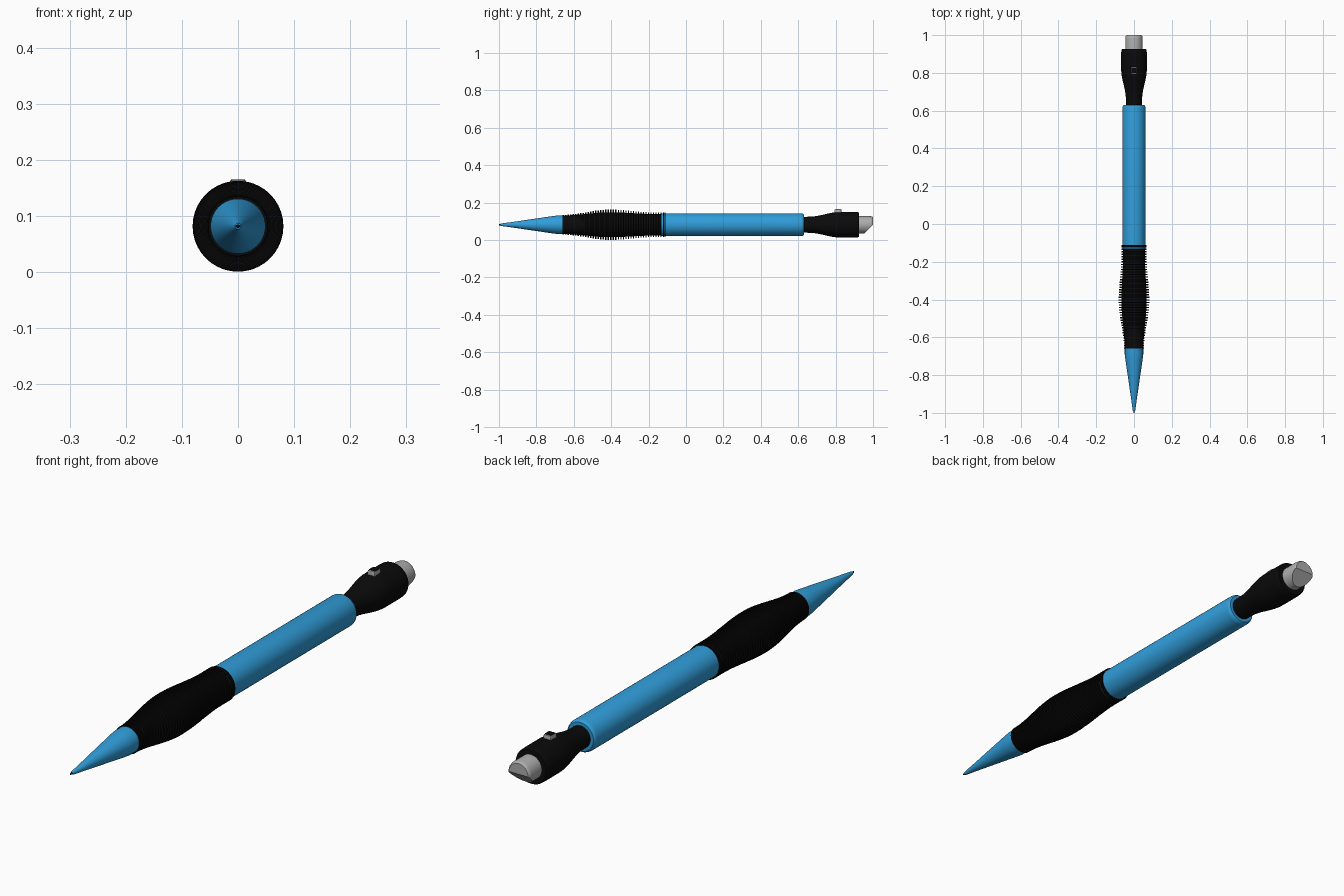
import bpy, bmesh, math
from mathutils import Vector

if "Cube" in bpy.data.objects:
    bpy.data.objects.remove(bpy.data.objects["Cube"])

AXIS_Z = 0.082
SIDES = 40


def material(name, rgb):
    m = bpy.data.materials.new(name)
    m.use_nodes = True
    m.diffuse_color = (*rgb, 1)
    m.node_tree.nodes["Principled BSDF"].inputs["Base Color"].default_value = (*rgb, 1)
    return m


BLUE = material("blue plastic", (0.03, 0.34, 0.70))
BLACK = material("black rubber", (0.003, 0.003, 0.003))
GREY = material("grey eraser", (0.42, 0.42, 0.42))


def finish(bm, name, mat, angle=35):
    bmesh.ops.recalc_face_normals(bm, faces=bm.faces)
    mesh = bpy.data.meshes.new(name)
    bm.to_mesh(mesh)
    bm.free()
    ob = bpy.data.objects.new(name, mesh)
    bpy.context.collection.objects.link(ob)
    mesh.materials.append(mat)
    bpy.ops.object.select_all(action='DESELECT')
    ob.select_set(True)
    bpy.context.view_layer.objects.active = ob
    bpy.ops.object.shade_smooth_by_angle(angle=math.radians(angle))
    return ob


def lathe(profile):
    """Closed solid of revolution around the long axis, from (y, radius) pairs."""
    bm = bmesh.new()
    rings = []
    for y, r in profile:
        turns = [2 * math.pi * i / SIDES for i in range(SIDES)]
        rings.append([bm.verts.new((r * math.sin(a), y, AXIS_Z + r * math.cos(a))) for a in turns])
    for a, b in zip(rings, rings[1:]):
        for i in range(SIDES):
            j = (i + 1) % SIDES
            bm.faces.new((a[i], a[j], b[j], b[i]))
    bm.faces.new(rings[0])
    bm.faces.new(rings[-1])
    return bm


def smooth_radius(keys, y):
    """Eased interpolation between (y, radius) keys."""
    for (y0, r0), (y1, r1) in zip(keys, keys[1:]):
        if y <= y1:
            t = max(0, (y - y0) / (y1 - y0))
            return r0 + (r1 - r0) * t * t * (3 - 2 * t)
    return keys[-1][1]


# Lead and tapered tip
finish(lathe([(-1.0, 0.003), (-0.97, 0.004)]), "lead", BLACK)
finish(lathe([(-0.992, 0.005), (-0.985, 0.007), (-0.92, 0.016), (-0.715, 0.046),
              (-0.69, 0.049), (-0.64, 0.049)]), "tip_cone", BLUE)

# Ribbed grip: thin fins on a swelling core
grip_keys = [(-0.66, 0.053), (-0.41, 0.081), (-0.17, 0.066), (-0.11, 0.066)]
start, end, fins = -0.66, -0.11, 41
pitch = (end - start) / fins
grip = []
for k in range(fins):
    y = start + k * pitch
    r = smooth_radius(grip_keys, y)
    core = r - 0.004 - 0.4 * max(0, r - 0.055)
    grip += [(y, core), (y, r), (y + pitch * 0.5, r), (y + pitch * 0.5, core)]
grip += [(end - 0.005, 0.066), (end, 0.066)]
finish(lathe(grip), "grip", BLACK)

# Barrel with rounded back rim
finish(lathe([(-0.13, 0.061), (0.615, 0.061), (0.624, 0.059), (0.63, 0.054),
              (0.63, 0.04)]), "barrel", BLUE, 50)

# Flared eraser holder
holder_keys = [(0.61, 0.041), (0.66, 0.043), (0.82, 0.068), (0.9, 0.068)]
holder = [(0.61 + 0.0145 * k, smooth_radius(holder_keys, 0.61 + 0.0145 * k)) for k in range(21)]
holder += [(0.92, 0.067), (0.926, 0.064), (0.926, 0.046)]
finish(lathe(holder), "eraser_holder", BLACK, 50)

# Eraser with a slanted underside
bm = lathe([(0.9, 0.046), (0.985, 0.046), (0.996, 0.044), (1.0, 0.040)])
cut = bmesh.ops.bisect_plane(bm, geom=bm.verts[:] + bm.edges[:] + bm.faces[:],
                             plane_co=Vector((0, 1.0, 0.082)),
                             plane_no=Vector((0, 1, -1)).normalized(), clear_outer=True)
rim = [e for e in cut["geom_cut"] if isinstance(e, bmesh.types.BMEdge)]
bmesh.ops.holes_fill(bm, edges=rim, sides=0)
finish(bm, "eraser", GREY)


# Small button on top of the holder, with a dark inset face
def block(name, size, centre, mat, bevel):
    bm = bmesh.new()
    bmesh.ops.create_cube(bm, size=1)
    bmesh.ops.scale(bm, vec=size, verts=bm.verts)
    bmesh.ops.translate(bm, vec=centre, verts=bm.verts)
    bmesh.ops.bevel(bm, geom=bm.edges[:], offset=bevel, segments=2, affect='EDGES', profile=0.5)
    return finish(bm, name, mat)


block("button", (0.030, 0.038, 0.022), (0, 0.812, 0.153), GREY, 0.004)
block("button_inset", (0.026, 0.026, 0.004), (0, 0.812, 0.1635), BLACK, 0.001)
